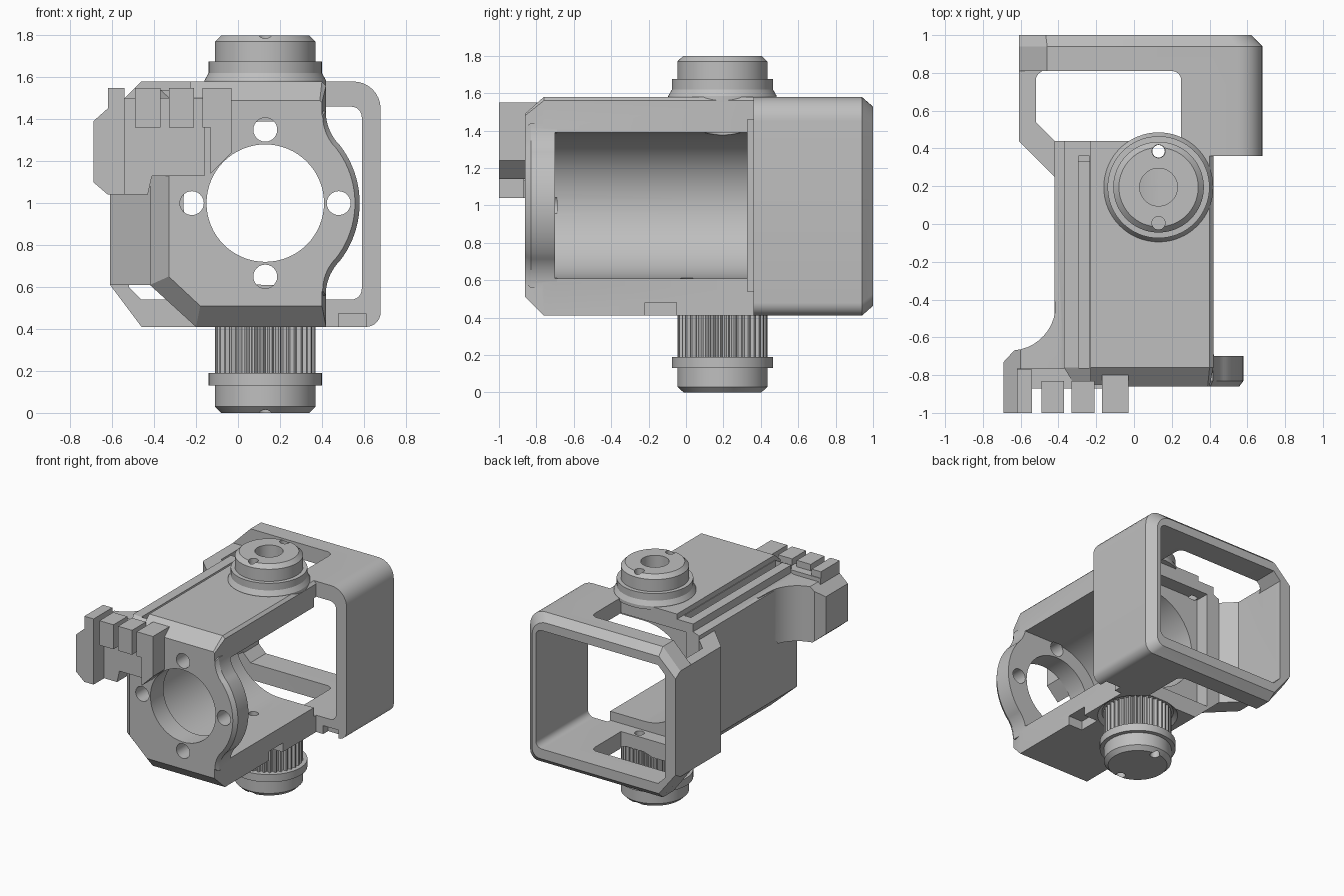
import bpy, bmesh
from math import cos, sin, pi, radians

cube = bpy.data.objects.get("Cube")
if cube:
    bpy.data.objects.remove(cube, do_unlink=True)

grey = bpy.data.materials.new("plain grey")
grey.use_nodes = True
grey.diffuse_color = (0.52, 0.52, 0.52, 1)
grey.node_tree.nodes["Principled BSDF"].inputs["Base Color"].default_value = (0.52, 0.52, 0.52, 1)

CX, CZ = 0.13, 1.0      # bore axis
TY = 0.195              # pivot axis


def loft(name, rings):
    """Closed skin through rings that share one point count."""
    bm = bmesh.new()
    vs = [[bm.verts.new(p) for p in ring] for ring in rings]
    n = len(vs[0])
    for a, b in zip(vs, vs[1:]):
        for i in range(n):
            j = (i + 1) % n
            bm.faces.new((a[i], a[j], b[j], b[i]))
    bm.faces.new(vs[0][::-1])
    bm.faces.new(vs[-1])
    bmesh.ops.recalc_face_normals(bm, faces=bm.faces)
    me = bpy.data.meshes.new(name)
    bm.to_mesh(me)
    bm.free()
    me.materials.append(grey)
    ob = bpy.data.objects.new(name, me)
    bpy.context.collection.objects.link(ob)
    return ob


def prism_y(name, pts, a, b):
    return loft(name, [[(x, y, z) for x, z in pts] for y in (a, b)])


def prism_z(name, pts, a, b):
    return loft(name, [[(x, y, z) for x, y in pts] for z in (a, b)])


def box(name, x, y, z):
    return prism_z(name, [(x[0], y[0]), (x[1], y[0]), (x[1], y[1]), (x[0], y[1])], *z)


def arc(cx, cy, r, a0, a1, n=8):
    return [(cx + r * cos(radians(a0 + (a1 - a0) * i / n)),
             cy + r * sin(radians(a0 + (a1 - a0) * i / n))) for i in range(n + 1)]


def circle(cx, cy, r, n=48):
    return [(cx + r * cos(2 * pi * i / n), cy + r * sin(2 * pi * i / n)) for i in range(n)]


def lathe(name, profile, n=64):
    return loft(name, [[(x, y, z) for x, y in circle(CX, TY, r, n)] for r, z in profile])


def combine(ob, tool, op="DIFFERENCE", keep=False):
    mod = ob.modifiers.new("cut", "BOOLEAN")
    mod.operation, mod.object, mod.solver = op, tool, "EXACT"
    bpy.ops.object.select_all(action="DESELECT")
    bpy.context.view_layer.objects.active = ob
    ob.select_set(True)
    bpy.ops.object.modifier_apply(modifier=mod.name)
    if not keep:
        bpy.data.objects.remove(tool, do_unlink=True)


# Main housing with chamfered front and a stepped left rim
section = [(-0.2, 0.41), (0.42, 0.41), (0.42, 1.56), (0.4, 1.58), (-0.23, 1.58),
           (-0.23, 1.54), (-0.37, 1.54), (-0.37, 1.48), (-0.42, 1.46), (-0.42, 0.61)]
nose = [(-0.18, 0.51), (0.4, 0.51), (0.4, 1.48), (0.39, 1.49), (-0.23, 1.49),
        (-0.23, 1.485), (-0.31, 1.485), (-0.31, 1.47), (-0.33, 1.45), (-0.33, 0.65)]
body = loft("housing", [[(x, y, z) for x, z in pts]
                        for pts, y in ((nose, -0.86), (section, -0.76), (section, 0.45))])

# Round front flange blending into the open side
low = [(0.1, 0.56)] + arc(0.653, 0.56, 0.235, 180, 140)
flange_pts = low + arc(CX, CZ, 0.45, -38, 38, 20) + [(x, 2 * CZ - z) for x, z in low[::-1]]
flange = loft("flange", [[(CX + (x - CX) * s, y, CZ + (z - CZ) * s) for x, z in flange_pts]
                         for y, s in ((-0.86, 0.95), (-0.83, 1), (-0.69, 1))])
combine(body, flange, "UNION")

# Rear frame: outline along y, trimmed by its plan
outline = ([(-0.46, 0.41)] + arc(0.61, 0.48, 0.07, -90, 0) + arc(0.55, 1.45, 0.13, 0, 90)
           + [(-0.46, 1.58), (-0.61, 1.43), (-0.61, 0.61)])
back = [(-0.61 + (x + 0.61) * 0.955, CZ + (z - CZ) * 0.91) for x, z in outline]
frame = loft("rear_frame", [[(x, y, z) for x, z in pts]
                            for pts, y in ((outline, 0.1), (outline, 0.94), (back, 1.0))])
plan = [(-0.41, 0.24), (-0.36, 0.36), (0.685, 0.36), (0.685, 1.1), (-0.615, 1.1), (-0.615, 0.445)]
combine(frame, prism_z("frame_plan", plan, 0.2, 1.8), "INTERSECT")
# Side panel stops short of the frame's top and bottom
under = [(-0.7, 0.61), (-0.42, 0.61), (-0.2, 0.41), (-0.2, 0.3), (-0.7, 0.3)]
over = [(-0.7, 1.43), (-0.42, 1.43), (-0.42, 1.46), (-0.37, 1.48), (-0.37, 1.54),
        (-0.23, 1.54), (-0.23, 1.7), (-0.7, 1.7)]
for pts in (under, over):
    combine(frame, prism_y("panel_trim", pts, 0.1, 0.81))
combine(body, frame, "UNION")

# Accessory mount: flared root, back plate and teeth
root_plan = ([(-0.69, -1), (-0.54, -1), (-0.54, -0.87), (-0.3, -0.87), (-0.3, -0.3), (-0.41, -0.3)]
             + arc(-0.655, -0.43, 0.24, 0, -85, 10) + [(-0.69, -0.73)])
root = prism_z("mount_root", root_plan, 0.9, 1.6)
shape = [(-0.69, 1.1), (-0.62, 1.04), (-0.43, 1.04), (-0.41, 1.13), (-0.25, 1.13),
         (-0.25, 1.47), (-0.6, 1.47), (-0.69, 1.39)]
combine(root, prism_y("mount_shape", shape, -1.1, 0), "INTERSECT")
combine(body, root, "UNION")
combine(body, box("mount_plate", (-0.62, -0.16), (-0.87, -0.765), (1.13, 1.5)), "UNION")
combine(body, box("end_tooth", (-0.62, -0.54), (-1, -0.77), (1.3, 1.55)), "UNION")
for x in (-0.49, -0.33):
    combine(body, box("tooth", (x, x + 0.12), (-1, -0.83), (1.36, 1.55)), "UNION")
hook = [(-0.13, 1.14), (-0.03, 1.24), (-0.03, 1.55), (-0.17, 1.55), (-0.17, 1.36), (-0.13, 1.36)]
combine(body, prism_y("hook_tooth", hook, -1, -0.8), "UNION")

# Open-sided bore, front opening and screw holes
channel = arc(CX, CZ, 0.39, 90, 270, 36) + [(0.8, CZ - 0.39), (0.8, CZ + 0.39)]
combine(body, prism_y("bore", channel, -0.7, 0.345))
combine(body, prism_y("rear_opening", circle(CX, CZ, 0.39, 72), 0.3, 0.5))
combine(body, prism_y("front_opening", circle(CX, CZ, 0.28, 64), -1.1, -0.6))
for k in range(4):
    x, z = CX + 0.35 * cos(k * pi / 2), CZ + 0.35 * sin(k * pi / 2)
    combine(body, prism_y("screw_hole", circle(x, z, 0.057, 24), -0.95, -0.69))

# Window through the rear frame
win = ([(-0.46, 0.54)] + arc(0.54, 0.59, 0.05, -90, 0, 6) + arc(0.54, 1.41, 0.05, 0, 90, 6)
       + [(-0.46, 1.46), (-0.52, 1.4), (-0.52, 0.6)])
window = prism_y("window", win, 0.2, 1.1)
combine(window, prism_z("window_plan", [(-0.31, 0.33), (0.7, 0.33), (0.7, 1.2), (-0.6, 1.2), (-0.6, 0.62),
                                        (-0.42, 0.44), (-0.31, 0.44)], 0.3, 1.7), "INTERSECT")
combine(body, window)
slot = ([(-0.42, 0.44), (0.25, 0.44)] + arc(0.2, 0.76, 0.05, 0, 90, 6)
        + arc(-0.47, 0.76, 0.05, 90, 180, 6) + [(-0.52, 0.54)])
combine(body, prism_z("frame_slot", slot, 0.2, 1.8))

# Cable groove, small edge notches and recess around the drum
combine(body, box("groove", (-0.295, -0.235), (-0.762, 0.36), (1.45, 1.7)))
combine(body, box("edge_notch", (0.3, 0.5), (-0.22, -0.05), (0.3, 0.48)))
combine(body, box("frame_notch", (0.48, 0.61), (0.3, 0.42), (0.3, 0.475)))
combine(body, lathe("drum_recess", [(0.285, 0.39), (0.285, 0.41), (0.255, 0.435)]))

# Upper pivot, and lower pivot with toothed drum
upper = lathe("upper_pivot", [(0.29, 1.56), (0.29, 1.585), (0.27, 1.62), (0.27, 1.675), (0.24, 1.676),
                              (0.24, 1.77), (0.21, 1.8)])
lower = lathe("lower_pivot", [(0.21, 0), (0.24, 0.03), (0.24, 0.13), (0.27, 0.131), (0.27, 0.19),
                              (0.2, 0.191), (0.2, 0.2)])
teeth = [(CX + r * cos(a), TY + r * sin(a)) for i in range(144)
         for r, a in [((0.22, 0.24)[i // 2 % 2], 2 * pi * i / 144)]]
drum = prism_z("toothed_drum", teeth, 0.185, 0.45)

# Pin holes and central well
for y in (TY - 0.19, TY + 0.19):
    pin = prism_z("pin_hole", circle(CX, y, 0.035, 24), 1.2, 1.9)
    combine(body, pin, keep=True)
    combine(upper, pin)
    combine(lower, prism_z("pin_hole", circle(CX, y, 0.035, 24), -0.1, 0.1))
    combine(body, prism_z("pin_hole", circle(CX, y, 0.035, 24), 0.47, 0.7))
through = prism_z("through_hole", circle(CX, TY + 0.19, 0.033, 24), -0.2, 0.7)
for ob in (body, drum, lower):
    combine(ob, through, keep=True)
bpy.data.objects.remove(through, do_unlink=True)
well = prism_z("well", circle(CX, TY, 0.1), 1.2, 1.9)
combine(body, well, keep=True)
combine(upper, well)

for ob in (body, upper, lower):
    bpy.ops.object.select_all(action="DESELECT")
    bpy.context.view_layer.objects.active = ob
    ob.select_set(True)
    bpy.ops.object.shade_smooth_by_angle(angle=radians(25))
